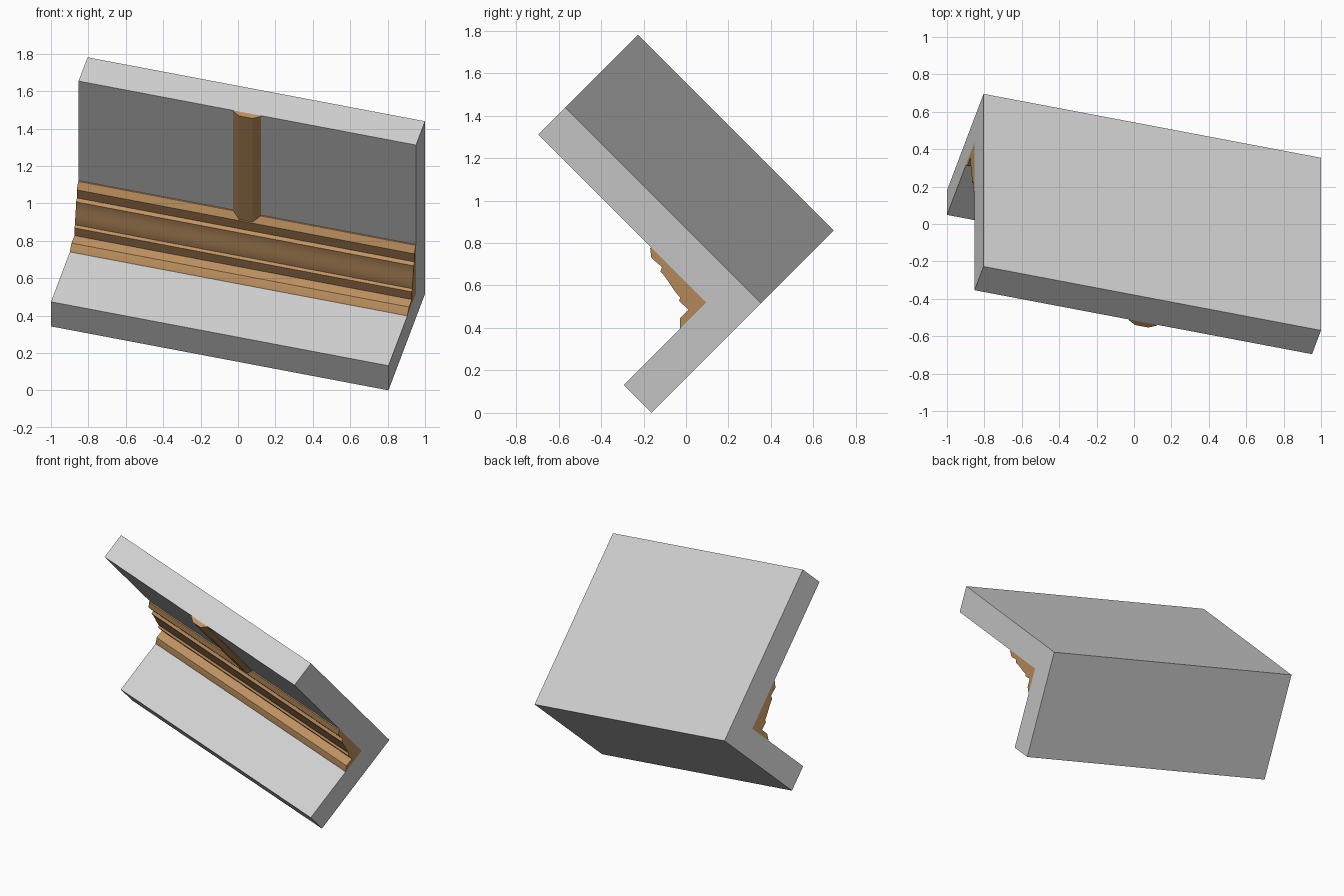
import bpy, bmesh, math
from mathutils import Matrix, Vector

if "Cube" in bpy.data.objects:
    bpy.data.objects.remove(bpy.data.objects["Cube"])

# Tilted local frame: X along the run, Y out from the wall, Z up the wall
c15, s15, h = math.cos(math.radians(15)), math.sin(math.radians(15)), math.sqrt(0.5)
run = Vector((-c15, s15 * h, s15 * h))
out = Vector((-s15, -c15 * h, -c15 * h))
up = Vector((0, -h, h))
frame = Matrix.Translation((1.0, 0.354, 0.516)) @ Matrix((run, out, up)).transposed().to_4x4()

LENGTH, DEPTH, HEIGHT, T = 1.868, 0.755, 1.305, 0.186


def material(name, rgb):
    m = bpy.data.materials.new(name)
    m.diffuse_color = (*rgb, 1)
    m.use_nodes = True
    m.node_tree.nodes["Principled BSDF"].inputs["Base Color"].default_value = m.diffuse_color
    return m


grey = material("grey plaster", (0.65, 0.65, 0.65))
wood = material("brown wood", (0.527, 0.292, 0.12))


def extrude(name, points, direction, mat, smooth=False):
    """Extrude a closed profile of local points along a local direction."""
    bm = bmesh.new()
    face = bm.faces.new([bm.verts.new(p) for p in points])
    res = bmesh.ops.extrude_face_region(bm, geom=[face])
    verts = [g for g in res["geom"] if isinstance(g, bmesh.types.BMVert)]
    bmesh.ops.translate(bm, verts=verts, vec=direction)
    bmesh.ops.recalc_face_normals(bm, faces=bm.faces)
    me = bpy.data.meshes.new(name)
    bm.to_mesh(me)
    bm.free()
    me.materials.append(mat)
    ob = bpy.data.objects.new(name, me)
    bpy.context.collection.objects.link(ob)
    ob.matrix_world = frame
    if smooth:
        bpy.ops.object.select_all(action='DESELECT')
        ob.select_set(True)
        bpy.context.view_layer.objects.active = ob
        bpy.ops.object.shade_smooth_by_angle(angle=math.radians(25))
    return ob


# Wall and ledge as one L-shaped slab
slab = [(0, 0), (DEPTH, 0), (DEPTH, T), (T, T), (T, HEIGHT), (0, HEIGHT)]
extrude("wall_and_ledge", [(0, y, z) for y, z in slab], (LENGTH, 0, 0), grey)

# Moulding profile, measured from the inner corner: top bead, ogee, plinth, foot bead
ogee = []
for i in range(11):
    t = i / 10
    ogee.append((0.052 + 0.021 * (1 - math.cos(math.pi * t)) / 2, 0.256 - 0.153 * t))
profile = [(0, 0), (0, 0.367), (0.007, 0.367), (0.036, 0.331), (0.031, 0.265)]
profile += ogee
profile += [(0.089, 0.095), (0.086, 0.034), (0.145, 0.034), (0.173, 0.008), (0.179, 0)]
extrude("corner_moulding", [(0, T + y, T + z) for y, z in profile],
        (LENGTH, 0, 0), wood, True)

# Bevelled upright batten in the middle of the wall, running into the moulding
half = [(0.077, 0), (0.077, 0.006), (0.037, 0.032)]
batten = half + [(-x, y) for x, y in reversed(half)]
z0 = T + 0.325
extrude("wall_batten", [(LENGTH / 2 + x, T + y, z0) for x, y in batten],
        (0, 0, HEIGHT - z0), wood)
